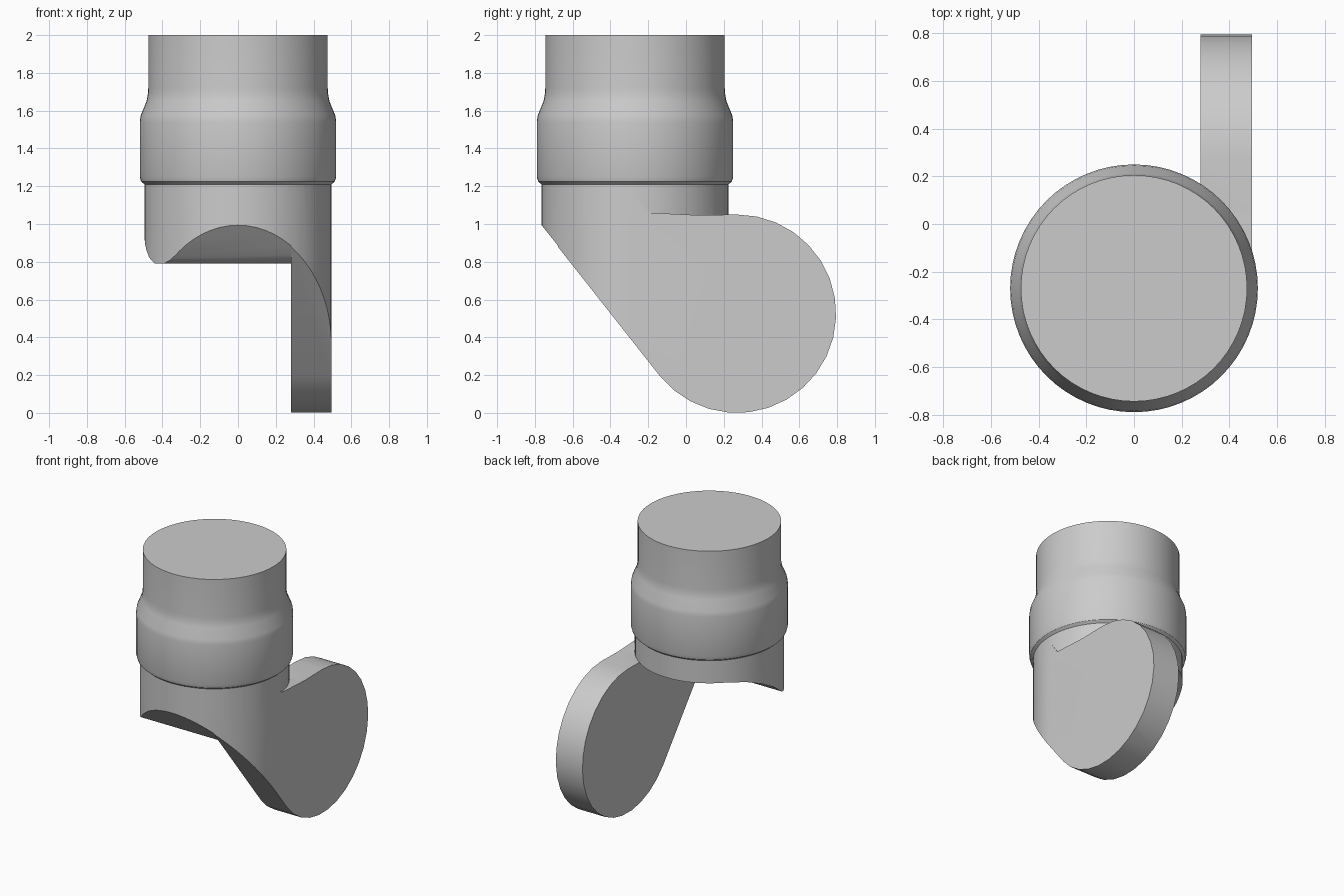
import bpy, bmesh
from math import sin, cos, pi, radians, sqrt

cube = bpy.data.objects.get("Cube")
if cube:
    bpy.data.objects.remove(cube, do_unlink=True)

GREY = (0.6, 0.6, 0.6, 1)
mat = bpy.data.materials.new("plain grey")
mat.use_nodes = True
mat.diffuse_color = GREY
mat.node_tree.nodes["Principled BSDF"].inputs["Base Color"].default_value = GREY

AXIS_Y = -0.27          # barrel axis
SIDES = 64
R_LOW = 0.495           # radius of the lower sleeve
EAR_Y, EAR_Z, EAR_R = 0.27, 0.525, 0.525


def finish(name, bm):
    bmesh.ops.recalc_face_normals(bm, faces=bm.faces)
    mesh = bpy.data.meshes.new(name)
    bm.to_mesh(mesh)
    bm.free()
    mesh.materials.append(mat)
    obj = bpy.data.objects.new(name, mesh)
    bpy.context.collection.objects.link(obj)
    return obj


def prism(name, points, direction):
    """Extrude a closed 3D outline along a direction."""
    bm = bmesh.new()
    face = bm.faces.new([bm.verts.new(p) for p in points])
    out = bmesh.ops.extrude_face_region(bm, geom=[face])
    verts = [g for g in out["geom"] if isinstance(g, bmesh.types.BMVert)]
    bmesh.ops.translate(bm, verts=verts, vec=direction)
    return finish(name, bm)


def lathe(name, profile):
    """Capped solid of revolution about the barrel axis."""
    bm = bmesh.new()
    rings = [[bm.verts.new((r * cos(2 * pi * i / SIDES),
                            AXIS_Y + r * sin(2 * pi * i / SIDES), z))
              for i in range(SIDES)] for r, z in profile]
    for a, b in zip(rings, rings[1:]):
        for i in range(SIDES):
            j = (i + 1) % SIDES
            bm.faces.new((a[i], a[j], b[j], b[i]))
    bm.faces.new(rings[0])
    bm.faces.new(rings[-1])
    return finish(name, bm)


def combine(obj, other, operation):
    """Apply a boolean and drop the helper."""
    mod = obj.modifiers.new(operation.lower(), "BOOLEAN")
    mod.operation, mod.solver, mod.object = operation, "EXACT", other
    bpy.context.view_layer.objects.active = obj
    bpy.ops.object.modifier_apply(modifier=mod.name)
    bpy.data.objects.remove(other, do_unlink=True)


# Barrel with a wider collar and a narrower neck
barrel = lathe("barrel", [
    (R_LOW, 0.3), (R_LOW, 1.21), (0.513, 1.225), (0.52, 1.25), (0.52, 1.54),
    (0.515, 1.575), (0.484, 1.65), (0.477, 1.69), (0.475, 1.72), (0.475, 2.0)])

# Side outline of the barrel: slanted front, rounded lip, hollow rising to the back
side = [(-1, 2.2), (-1, 1.2875), (-0.64, 0.8375), (-0.61, 0.808), (-0.57, 0.79),
        (-0.49, 0.792), (-0.43, 0.82), (-0.30, 0.91), (-0.17, 0.98),
        (-0.05, 1.027), (0.06, 1.045), (0.5, 1.045), (0.5, 2.2)]
combine(barrel, prism("side_cutter", [(-1, y, z) for y, z in side], (2, 0, 0)),
        "INTERSECT")

# Side ear: round disc joined to the barrel by the same slant
start = radians(219)
ear_side = [(-1, 1.2875)]
ear_side += [(EAR_Y + EAR_R * cos(start + t * radians(231) / 20),
              EAR_Z + EAR_R * sin(start + t * radians(231) / 20)) for t in range(21)]
ear_side += [(0.06, 1.047), (-0.2, 1.06), (-0.3, 1.2), (-1, 1.3)]
ear = prism("ear", [(0.28, y, z) for y, z in ear_side], (R_LOW - 0.28, 0, 0))

# Plan outline trims the ear's front to the curve of the barrel
plan = [(R_LOW * cos(2 * pi * i / SIDES), AXIS_Y - R_LOW * sin(2 * pi * i / SIDES))
        for i in range(SIDES // 4)]
plan += [(0, AXIS_Y - R_LOW), (0, 1), (R_LOW, 1)]
combine(ear, prism("plan_cutter", [(x, y, -0.5) for x, y in plan], (0, 0, 2)),
        "INTERSECT")
combine(barrel, ear, "UNION")

# Smooth curved walls, keep the cut edges crisp
bpy.ops.object.select_all(action="DESELECT")
barrel.select_set(True)
bpy.context.view_layer.objects.active = barrel
bpy.ops.object.shade_smooth_by_angle(angle=radians(30))
